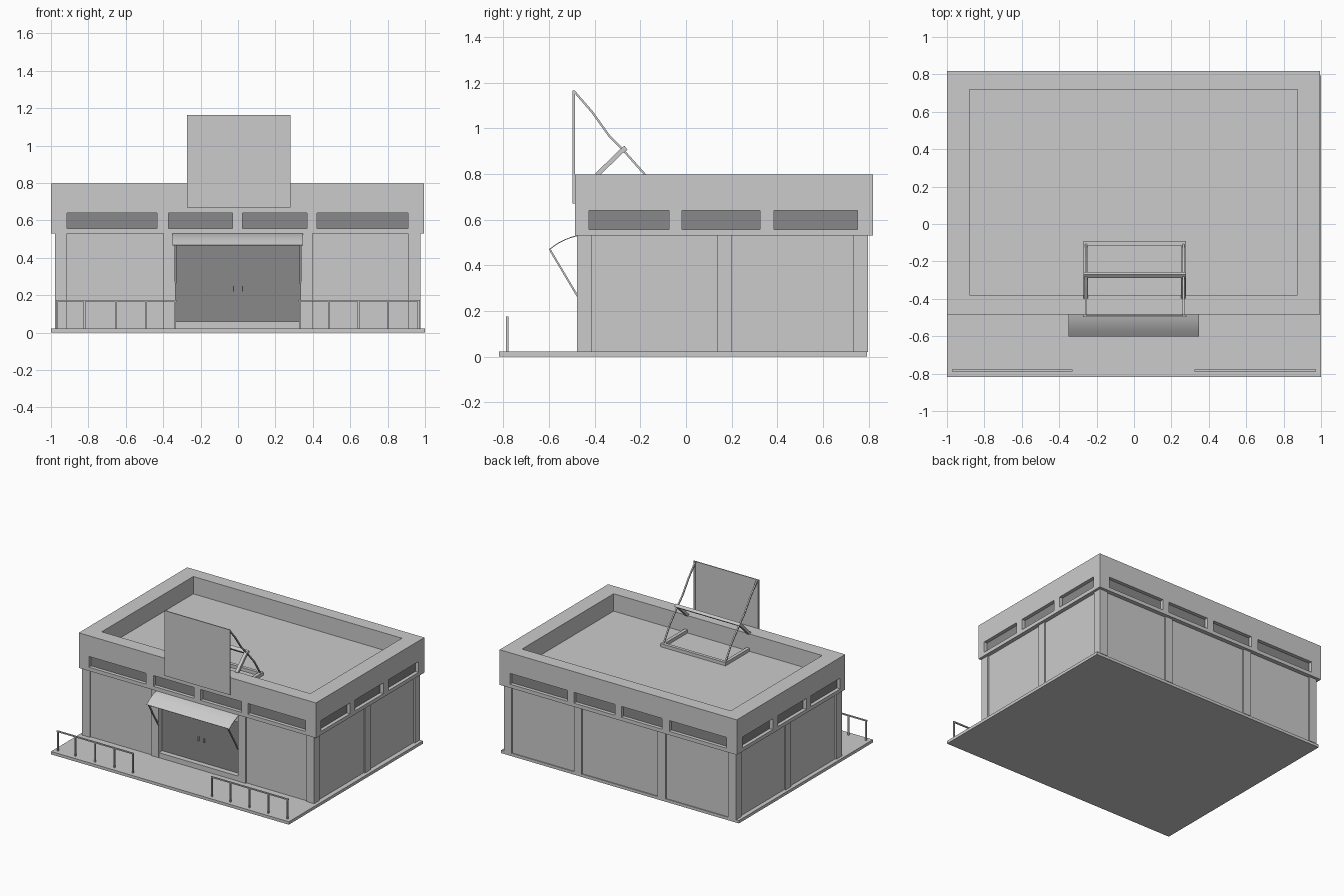
import bpy, bmesh
from mathutils import Vector, Matrix

if "Cube" in bpy.data.objects:
    bpy.data.objects.remove(bpy.data.objects["Cube"])

dark = bpy.data.materials.new("dark_glass")
dark.diffuse_color = (0.25, 0.25, 0.25, 1)
dark.use_nodes = True
dark.node_tree.nodes["Principled BSDF"].inputs["Base Color"].default_value = dark.diffuse_color


def boxes(name, specs, mat=None):
    """One object made of axis-aligned boxes (x0, x1, y0, y1, z0, z1)."""
    bm = bmesh.new()
    for x0, x1, y0, y1, z0, z1 in specs:
        m = Matrix.Translation(((x0 + x1) / 2, (y0 + y1) / 2, (z0 + z1) / 2)) \
            @ Matrix.Diagonal((x1 - x0, y1 - y0, z1 - z0, 1))
        bmesh.ops.create_cube(bm, size=1, matrix=m)
    ob = finish(name, bm)
    if mat:
        ob.data.materials.append(mat)
    return ob


def finish(name, bm):
    me = bpy.data.meshes.new(name)
    bm.to_mesh(me)
    bm.free()
    ob = bpy.data.objects.new(name, me)
    bpy.context.collection.objects.link(ob)
    return ob


def profile_yz(name, pts, x0, x1):
    """Extrude a closed (y, z) outline from x0 to x1."""
    bm = bmesh.new()
    face = bm.faces.new([bm.verts.new((x0, y, z)) for y, z in pts])
    ext = bmesh.ops.extrude_face_region(bm, geom=[face])
    bmesh.ops.translate(bm, vec=(x1 - x0, 0, 0),
                        verts=[v for v in ext["geom"] if isinstance(v, bmesh.types.BMVert)])
    bmesh.ops.recalc_face_normals(bm, faces=bm.faces)
    return finish(name, bm)


def strip_yz(name, path, t, x0, x1):
    """Thicken a (y, z) path into a strip of thickness t."""
    p = [Vector(q) for q in path]
    up, down = [], []
    for i, q in enumerate(p):
        d = (p[min(i + 1, len(p) - 1)] - p[max(i - 1, 0)]).normalized()
        n = Vector((-d.y, d.x)) * t / 2
        up.append(q + n)
        down.append(q - n)
    return profile_yz(name, up + down[::-1], x0, x1)


def cut(ob, cutter):
    mod = ob.modifiers.new("cut", "BOOLEAN")
    mod.operation = "DIFFERENCE"
    mod.solver = "EXACT"
    mod.object = cutter
    bpy.context.view_layer.objects.active = ob
    bpy.ops.object.modifier_apply(modifier=mod.name)
    bpy.data.objects.remove(cutter)


# ground slab
boxes("base_slab", [(-1, 1, -0.818, 0.793, 0, 0.022)])

# walls with a door recess
X0, X1, Y0, Y1 = -0.978, 0.975, -0.477, 0.797
P, W = 0.011, 0.065
walls = boxes("walls", [(X0 + P, X1 - P, Y0 + P, Y1 - P, 0.02, 0.54)])
cut(walls, boxes("door_cutter", [(-0.333, 0.333, -0.6, -0.425, 0.06, 0.465)]))

# projecting pilasters at the corners and between wall bays
pil = []
for xa in (X0, X1 - W):
    for ya in (Y0, Y1 - W):
        pil.append((xa, xa + W, ya, ya + W, 0.02, 0.535))
for xa in (-0.385, 0.32):
    pil.append((xa, xa + W, Y1 - 0.03, Y1, 0.02, 0.535))
for xa in (-0.333 - W, 0.333):
    pil.append((xa, xa + W, Y0, Y0 + 0.03, 0.02, 0.535))
for xa in (X0, X1 - 0.03):
    pil.append((xa, xa + 0.03, 0.135, 0.135 + W, 0.02, 0.535))
boxes("pilasters", pil)

# upper band with window recesses and sunken roof
band = boxes("upper_band", [(-1, 0.995, -0.485, 0.818, 0.53, 0.797)])
cuts = [(-0.88, 0.875, -0.38, 0.72, 0.665, 0.9)]
panes = []
D, T = 0.03, 0.003
for a, b in ((-0.915, -0.433), (-0.372, -0.03), (0.025, 0.37), (0.423, 0.908)):
    for y, s in ((-0.485, 1), (0.818, -1)):
        lo, hi = sorted((y - s * 0.1, y + s * D))
        cuts.append((a, b, lo, hi, 0.558, 0.64))
        lo, hi = sorted((y + s * (D - T), y + s * (D + T)))
        panes.append((a, b, lo, hi, 0.558, 0.64))
for a, b in ((-0.425, -0.075), (-0.018, 0.325), (0.385, 0.75)):
    for x, s in ((-1, 1), (0.995, -1)):
        lo, hi = sorted((x - s * 0.1, x + s * D))
        cuts.append((lo, hi, a, b, 0.558, 0.64))
        lo, hi = sorted((x + s * (D - T), x + s * (D + T)))
        panes.append((lo, hi, a, b, 0.558, 0.64))
cut(band, boxes("band_cutter", cuts))
boxes("window_panes", panes, dark)

# double door, threshold and handles
boxes("door", [(-0.333, 0.333, -0.435, -0.42, 0.06, 0.465)], dark)
boxes("door_threshold", [(-0.333, 0.333, -0.475, -0.425, 0.02, 0.06)])
boxes("door_handles", [(x - 0.003, x + 0.003, -0.45, -0.433, 0.22, 0.25)
                       for x in (-0.024, 0.024)])

# curved awning and its side supports
awning = [(-0.475, 0.53), (-0.505, 0.522), (-0.535, 0.51), (-0.568, 0.492), (-0.6, 0.468)]
aw = strip_yz("awning", awning, 0.004, -0.349, 0.347)
bpy.context.view_layer.objects.active = aw
aw.select_set(True)
bpy.ops.object.shade_smooth_by_angle()
aw.select_set(False)
for x in (-0.334, 0.334):
    strip_yz("awning_support", [(-0.595, 0.467), (-0.475, 0.265)], 0.008, x - 0.005, x + 0.005)

# front railings
for s, xs in ((-1, (-0.967, -0.82, -0.653, -0.492, -0.337)),
              (1, (0.33, 0.485, 0.645, 0.803, 0.965))):
    parts = [(x - 0.005, x + 0.005, -0.788, -0.778, 0.02, 0.168) for x in xs]
    parts.append((xs[0] - 0.007, xs[-1] + 0.007, -0.788, -0.778, 0.166, 0.175))
    boxes("left_railing" if s < 0 else "right_railing", parts)

# rooftop sign panel and rear uprights
boxes("sign_panel", [(-0.272, 0.28, -0.496, -0.489, 0.67, 1.165)])
boxes("sign_uprights", [(x - 0.006, x + 0.006, -0.49, -0.485, 0.67, 1.165)
                        for x in (-0.26, 0.268)])

# sign struts, braces, crossbar and roof frame
for x in (-0.257, 0.264):
    strip_yz("sign_strut", [(-0.488, 1.16), (-0.41, 1.07), (-0.335, 0.965), (-0.28, 0.91),
                            (-0.182, 0.8), (-0.105, 0.68)], 0.009, x - 0.005, x + 0.005)
    strip_yz("sign_brace", [(-0.275, 0.908), (-0.39, 0.795)], 0.02, x - 0.012, x + 0.012)
strip_yz("sign_crossbar", [(-0.263, 0.915), (-0.282, 0.9)], 0.022, -0.27, 0.278)
boxes("sign_roof_frame", [(-0.27, 0.278, -0.115, -0.09, 0.665, 0.69),
                          (-0.27, -0.245, -0.38, -0.115, 0.665, 0.69),
                          (0.253, 0.278, -0.38, -0.115, 0.665, 0.69)])
